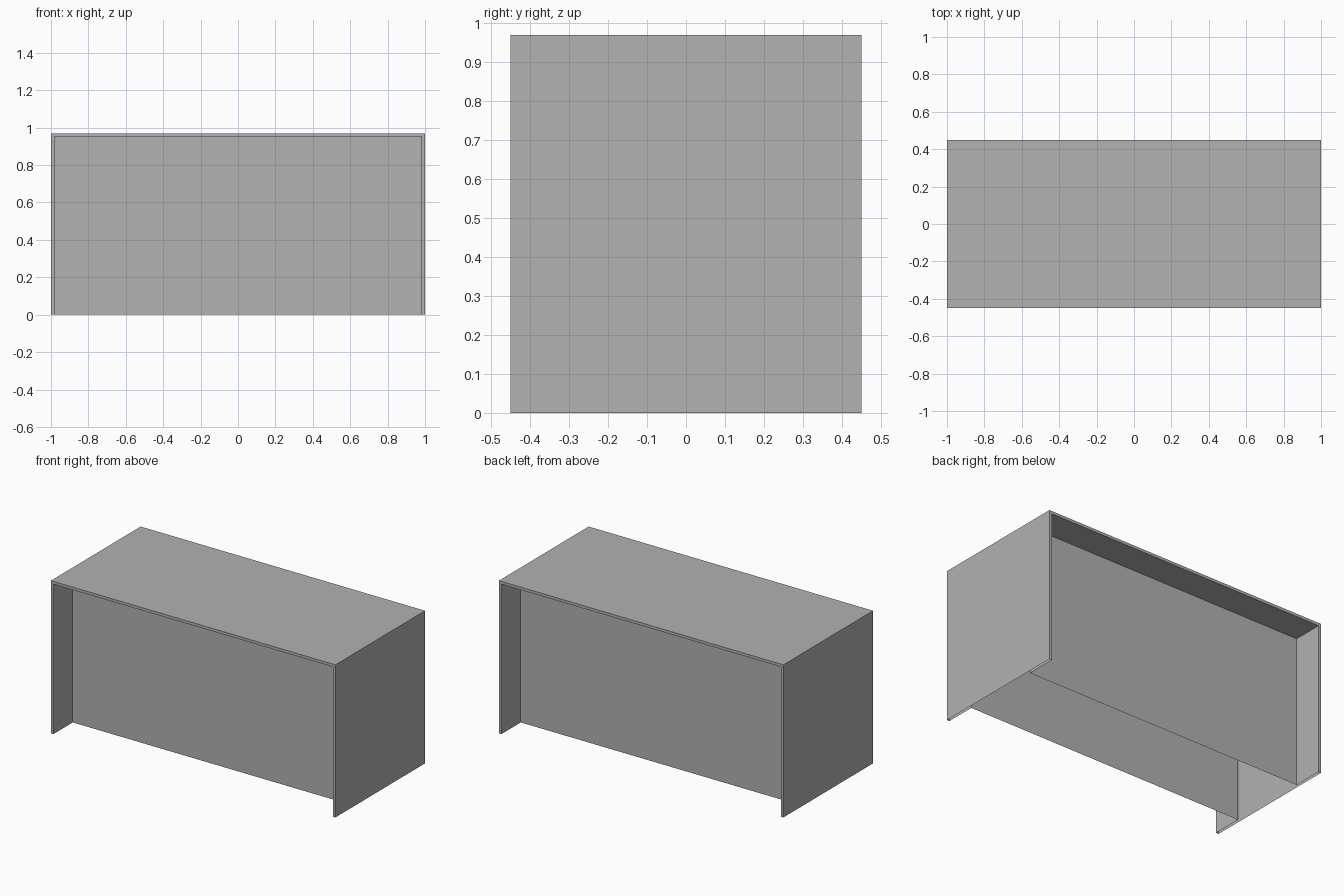
import bpy
import bmesh

cube = bpy.data.objects.get("Cube")
if cube:
    bpy.data.objects.remove(cube, do_unlink=True)

HALF_W, HALF_D, HEIGHT = 1.0, 0.45, 0.97
WALL = 0.018      # rim around each recess
PANEL_Y = 0.257   # depth position of the recessed panels

grey = bpy.data.materials.new("plain_grey")
grey.use_nodes = True
colour = (0.445, 0.445, 0.445, 1.0)
grey.diffuse_color = colour
grey.node_tree.nodes["Principled BSDF"].inputs["Base Color"].default_value = colour

bm = bmesh.new()


def arch(inset, y):
    """Door-shaped loop of vertices, open along the floor."""
    w, h = HALF_W - inset, HEIGHT - inset
    return [bm.verts.new((x, y, z)) for x, z in ((-w, 0), (-w, h), (w, h), (w, 0))]


# Front recess, front rim, outer walls and top, back rim, back recess
loops = [
    arch(WALL, -PANEL_Y), arch(WALL, -HALF_D), arch(0, -HALF_D),
    arch(0, HALF_D), arch(WALL, HALF_D), arch(WALL, PANEL_Y),
]
for a, b in zip(loops, loops[1:]):
    for i in range(3):
        bm.faces.new((a[i], a[i + 1], b[i + 1], b[i]))

# Recessed front and back panels; the underside stays open
bm.faces.new(loops[0][::-1])
bm.faces.new(loops[-1])

mesh = bpy.data.meshes.new("desk_shell")
bm.to_mesh(mesh)
bm.free()
mesh.materials.append(grey)
desk = bpy.data.objects.new("desk_shell", mesh)
bpy.context.collection.objects.link(desk)
